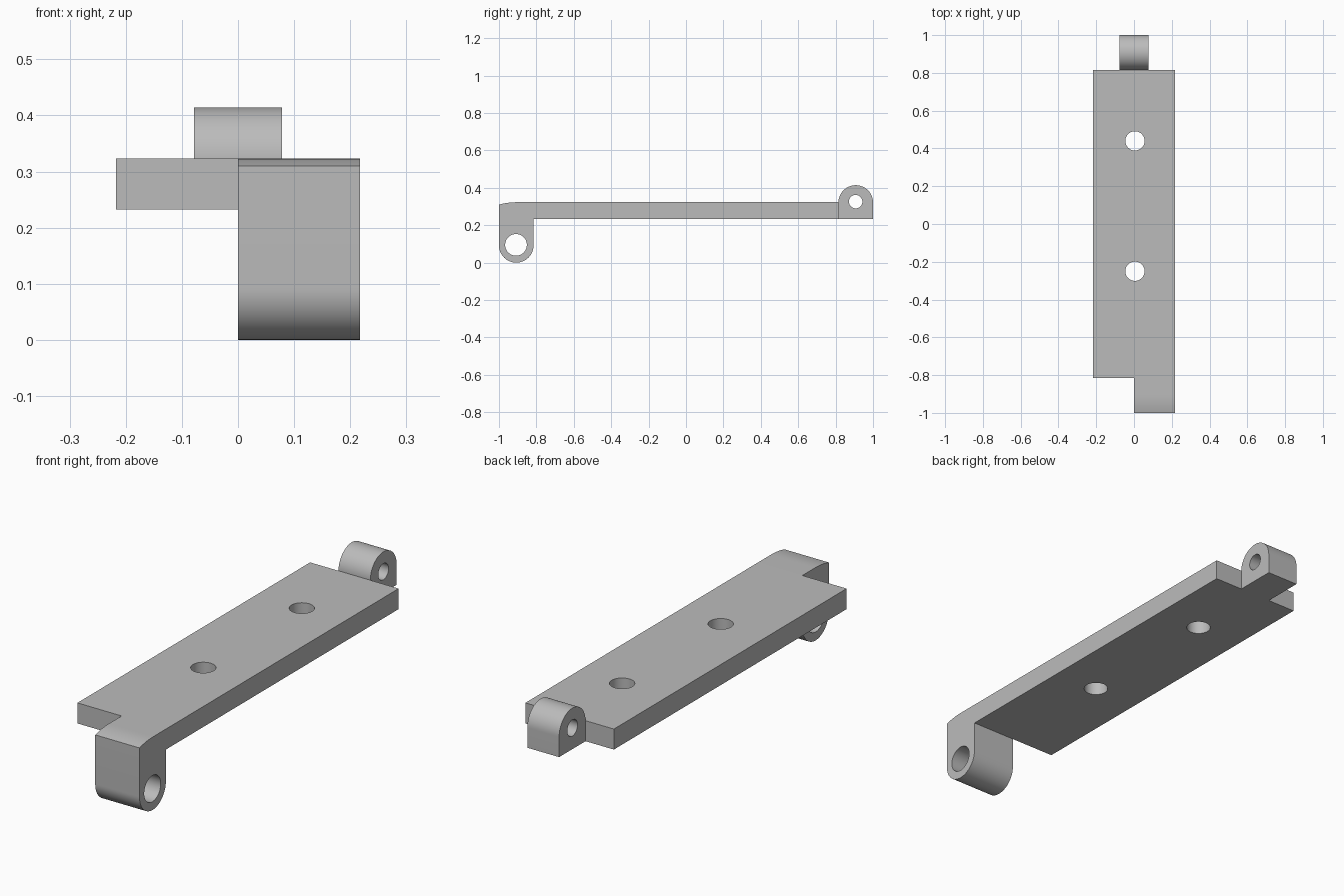
import bpy, bmesh
from math import sin, cos, pi, radians
from mathutils import Matrix, Vector

cube = bpy.data.objects.get("Cube")
if cube:
    bpy.data.objects.remove(cube, do_unlink=True)

grey = bpy.data.materials.new("plain grey")
grey.use_nodes = True
grey.diffuse_color = (0.5, 0.5, 0.5, 1)
grey.node_tree.nodes["Principled BSDF"].inputs["Base Color"].default_value = (0.5, 0.5, 0.5, 1)

HALF_W, LUG_R, LUG_Y = 0.217, 0.0925, 0.9075
BOTTOM, TOP = 0.232, 0.323


def arc(cy, cz, r, start, end, n=32):
    angles = [radians(start + (end - start) * i / n) for i in range(n + 1)]
    return [(cy + r * cos(a), cz + r * sin(a)) for a in angles]


def extrude(name, profile, x0, x1):
    """Extrude a side (y, z) profile along x."""
    bm = bmesh.new()
    face = bm.faces.new([bm.verts.new((x0, y, z)) for y, z in profile])
    out = bmesh.ops.extrude_face_region(bm, geom=[face])
    verts = [v for v in out["geom"] if isinstance(v, bmesh.types.BMVert)]
    bmesh.ops.translate(bm, verts=verts, vec=(x1 - x0, 0, 0))
    bmesh.ops.recalc_face_normals(bm, faces=bm.faces)
    return finish(name, bm)


def cylinder(name, centre, r, axis):
    """Helper cylinder that cuts a round hole."""
    turn = Matrix.Rotation(pi / 2, 4, "Y") if axis == "X" else Matrix()
    bm = bmesh.new()
    bmesh.ops.create_cone(bm, cap_ends=True, segments=48, radius1=r, radius2=r, depth=1,
                          matrix=Matrix.Translation(Vector(centre)) @ turn)
    return finish(name, bm)


def finish(name, bm):
    mesh = bpy.data.meshes.new(name)
    bm.to_mesh(mesh)
    bm.free()
    mesh.materials.append(grey)
    obj = bpy.data.objects.new(name, mesh)
    bpy.context.collection.objects.link(obj)
    return obj


def combine(obj, other, operation):
    """Apply a boolean and drop the helper."""
    mod = obj.modifiers.new(operation.lower(), "BOOLEAN")
    mod.operation, mod.solver, mod.object = operation, "EXACT", other
    bpy.context.view_layer.update()
    graph = bpy.context.evaluated_depsgraph_get()
    mesh = bpy.data.meshes.new_from_object(obj.evaluated_get(graph))
    obj.modifiers.clear()
    obj.data = mesh
    bpy.data.objects.remove(other, do_unlink=True)


# Flat mounting plate
y0, y1 = -LUG_Y + LUG_R, LUG_Y - LUG_R
plate = extrude("mounting_plate", [(y0, BOTTOM), (y1, BOTTOM), (y1, TOP), (y0, TOP)],
                -HALF_W, HALF_W)

# Front arm hanging down on the left half, with a softly rounded top edge
crown = [(-LUG_Y - LUG_R * t, TOP - 0.013 * t * t) for t in (0, 0.2, 0.4, 0.6, 0.8, 1)]
arm_profile = arc(-LUG_Y, 0.0925, LUG_R, 180, 360) + [(y0, BOTTOM), (y0 + 0.02, BOTTOM),
                                                   (y0 + 0.02, TOP)] + crown
combine(plate, extrude("front_arm", arm_profile, 0, HALF_W), "UNION")

# Rear hinge lug
lug_profile = [(y1, BOTTOM), (1, BOTTOM)] + arc(LUG_Y, 0.3215, LUG_R, 0, 180)
lug = extrude("rear_hinge_lug", lug_profile, -0.078, 0.078)

# Bolt holes and pin holes
for y in (-0.25, 0.44):
    combine(plate, cylinder("bolt_cutter", (0.005, y, 0.28), 0.051, "Z"), "DIFFERENCE")
combine(plate, cylinder("arm_pin_cutter", (0, -0.909, 0.095), 0.058, "X"), "DIFFERENCE")
combine(lug, cylinder("lug_pin_cutter", (0, 0.907, 0.326), 0.036, "X"), "DIFFERENCE")

# Smooth curves, crisp edges
bpy.ops.object.select_all(action="DESELECT")
for obj in (plate, lug):
    obj.select_set(True)
    bpy.context.view_layer.objects.active = obj
bpy.ops.object.shade_smooth_by_angle(angle=radians(30))
